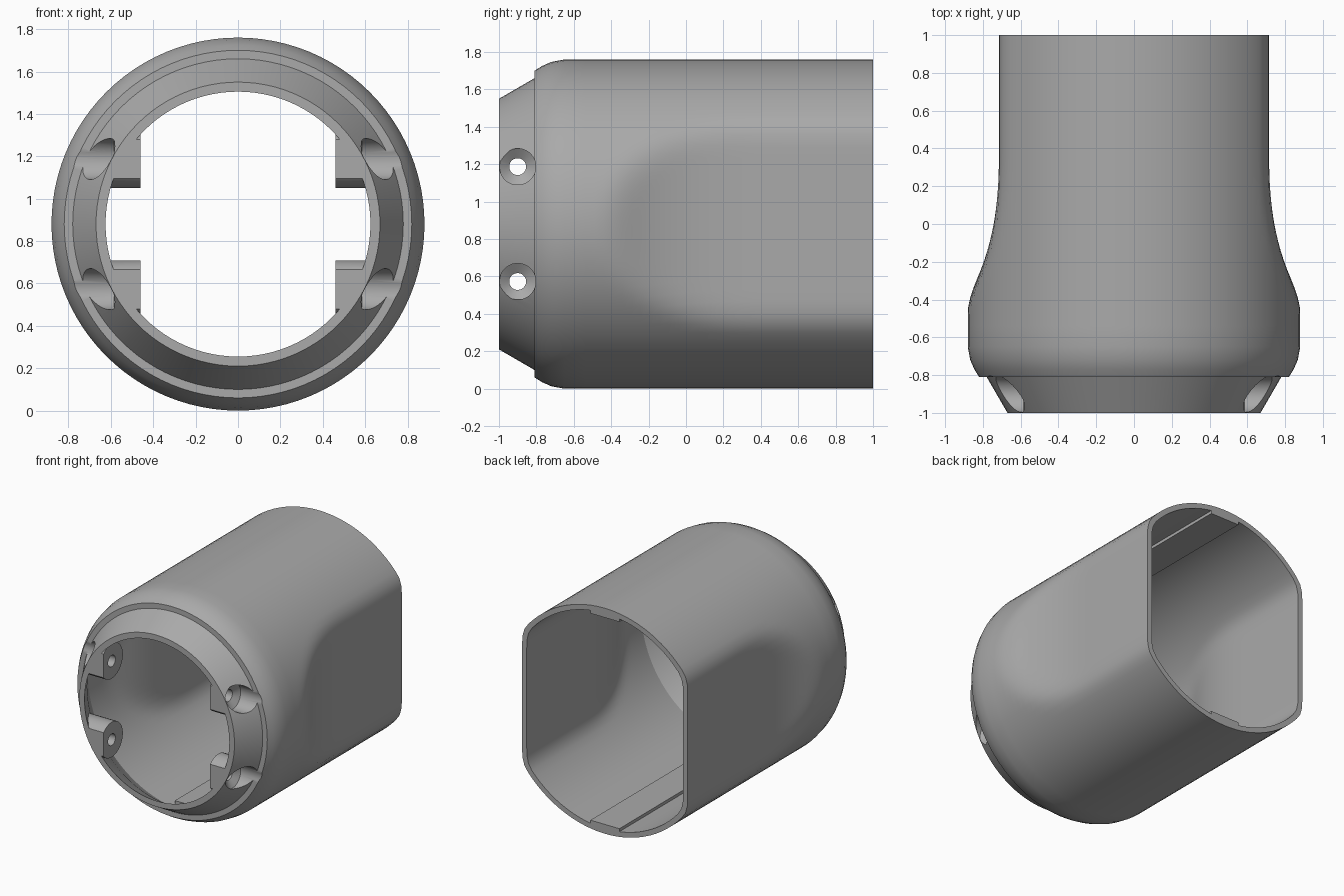
import bpy, bmesh, math
from mathutils import Matrix

if "Cube" in bpy.data.objects:
    bpy.data.objects.remove(bpy.data.objects["Cube"])

ZC = 0.88      # height of the main axis
N = 96         # segments around the axis
WALL = 0.04


def make_object(name, bm):
    bmesh.ops.recalc_face_normals(bm, faces=bm.faces)
    mesh = bpy.data.meshes.new(name)
    bm.to_mesh(mesh)
    bm.free()
    ob = bpy.data.objects.new(name, mesh)
    bpy.context.collection.objects.link(ob)
    return ob


def boolean(target, tool, operation):
    mod = target.modifiers.new(operation, 'BOOLEAN')
    mod.operation, mod.object, mod.solver = operation, tool, 'EXACT'
    bpy.context.view_layer.objects.active = target
    bpy.ops.object.modifier_apply(modifier=mod.name)
    bpy.data.objects.remove(tool)


def half_width(y):
    """Distance of the side flats from the axis."""
    return 0.715 + 0.17 * max(0, (0.4 - y) / 0.8) ** 2.6


def section(bm, y, r, inset=0.0):
    """Ring of radius r with softly blended side flats."""
    ring = []
    for i in range(N):
        a = 2 * math.pi * i / N
        rad = r
        if y > -0.55:
            flat = (half_width(y) - inset) / max(abs(math.cos(a)), 1e-3)
            k = 0.05
            h = max(k - abs(r - flat), 0) / k
            rad = min(r, flat) - h * h * k / 4
        ring.append(bm.verts.new((rad * math.cos(a), y, ZC + rad * math.sin(a))))
    return ring


def bridge(bm, a, b):
    n = len(a)
    for i in range(n):
        j = (i + 1) % n
        bm.faces.new((a[i], a[j], b[j], b[i]))


def turned(name, profile, y, z, segs=32):
    """Solid turned about an x-parallel axis from (x, radius) points."""
    bm = bmesh.new()
    rs = [[bm.verts.new((x, y + r * math.cos(2 * math.pi * (i + 0.5) / segs),
                         z + r * math.sin(2 * math.pi * (i + 0.5) / segs)))
           for i in range(segs)] for x, r in profile]
    for a, b in zip(rs, rs[1:]):
        bridge(bm, a, b)
    bm.faces.new(rs[0])
    bm.faces.new(rs[-1])
    return make_object(name, bm)


# Hollow housing: outer skin forward to back, then inner skin back to front
body_y = [-0.54 + 0.05 * i for i in range(20)] + [0.6, 1.0]
nose = [(-1, 0.67), (-0.81, 0.78), (-0.81, 0.82), (-0.77, 0.845), (-0.72, 0.867), (-0.65, 0.88)]
inner_nose = [(-0.65, 0.84), (-0.72, 0.80), (-0.81, 0.735), (-1, 0.625)]
bm = bmesh.new()
rings = [section(bm, y, r) for y, r in nose]
rings += [section(bm, y, 0.88) for y in body_y]
rings += [section(bm, y, 0.88 - WALL, WALL) for y in reversed(body_y)]
rings += [section(bm, y, r) for y, r in inner_nose]
for a, b in zip(rings, rings[1:] + rings[:1]):
    bridge(bm, a, b)
housing = make_object("housing", bm)


# Solid nose plug that trims the bosses to the inside of the nose
def nose_plug():
    bm = bmesh.new()
    rs = [section(bm, y, r) for y, r in [(-1, 0.65), (-0.81, 0.76), (-0.7, 0.82)]]
    for a, b in zip(rs, rs[1:]):
        bridge(bm, a, b)
    bm.faces.new(rs[0])
    bm.faces.new(rs[-1])
    return make_object("nose_plug", bm)


# Screw bosses, then their through holes with countersinks
spots = [(sx, z) for sx in (-1, 1) for z in (ZC - 0.307, ZC + 0.307)]
for sx, z in spots:
    boss = turned("screw_boss", [(sx * 0.46, 0.137), (sx * 0.85, 0.137)], -0.9, z)
    boolean(boss, nose_plug(), 'INTERSECT')
    boolean(housing, boss, 'UNION')
for sx, z in spots:
    hole = [(sx * 0.4, 0.045), (sx * 0.55, 0.045), (sx * 0.585, 0.097), (sx * 0.95, 0.097)]
    boolean(housing, turned("screw_hole", hole, -0.9, z), 'DIFFERENCE')

# Guide rails along the inside top and bottom
for s in (-1, 1):
    bm = bmesh.new()
    bmesh.ops.create_cube(bm, size=1, matrix=Matrix.Translation((0, 0.2, ZC + s * 0.832))
                          @ Matrix.Diagonal((0.25, 1.6, 0.05, 1)))
    boolean(housing, make_object("guide_rail", bm), 'UNION')

# Dark grey finish
grey = bpy.data.materials.new("dark_grey")
grey.diffuse_color = (0.4, 0.4, 0.4, 1)
grey.use_nodes = True
grey.node_tree.nodes["Principled BSDF"].inputs["Base Color"].default_value = grey.diffuse_color
housing.data.materials.clear()
housing.data.materials.append(grey)
for p in housing.data.polygons:
    p.material_index = 0

# Smooth shading with crisp edges
bpy.ops.object.select_all(action='DESELECT')
housing.select_set(True)
bpy.context.view_layer.objects.active = housing
bpy.ops.object.shade_smooth_by_angle(angle=math.radians(25))
